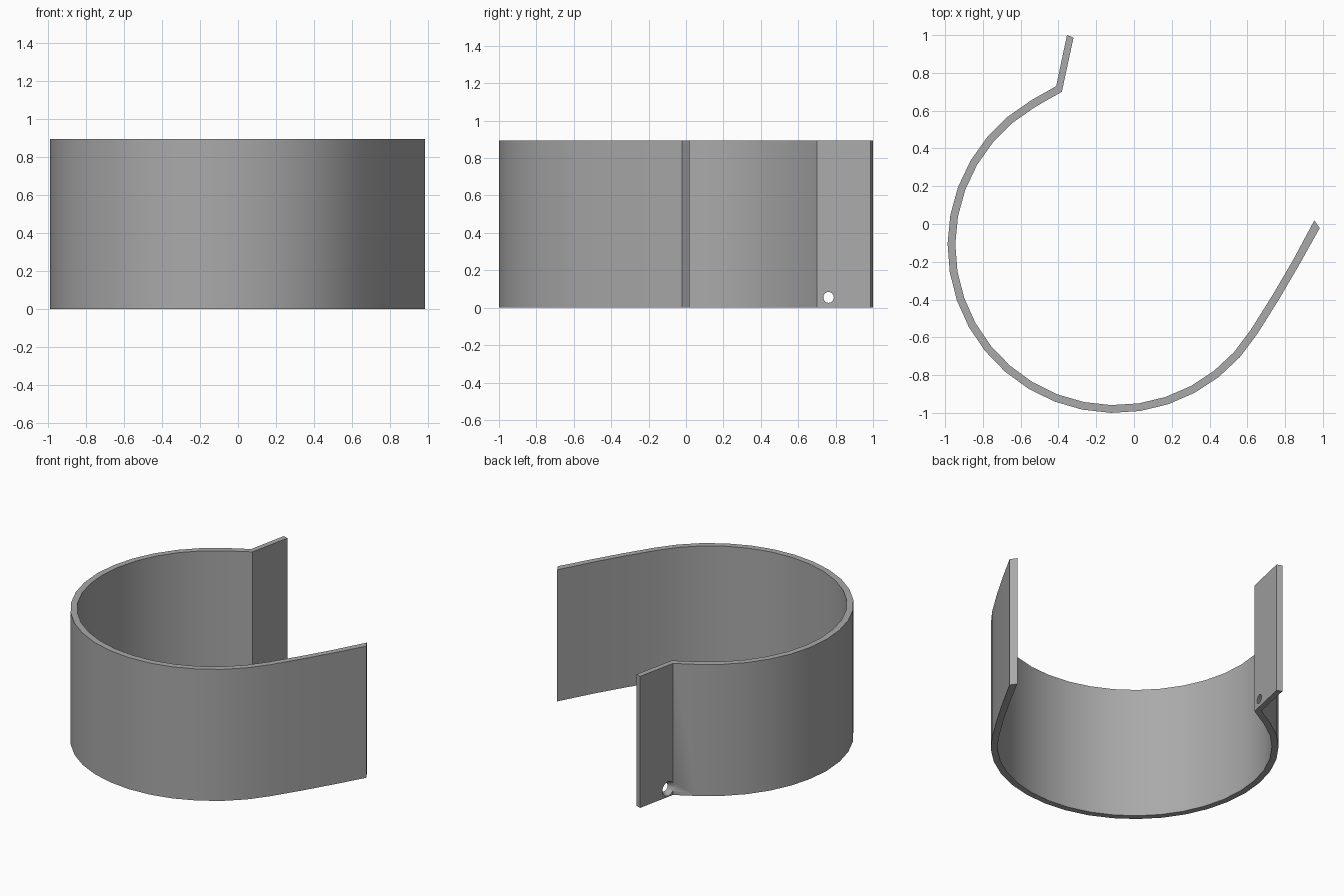
import bpy, bmesh, math
from mathutils import Vector

if "Cube" in bpy.data.objects:
    bpy.data.objects.remove(bpy.data.objects["Cube"])

H = 0.895                    # band height
CX, CY = -0.10, -0.113       # centre of the round part
R_OUT, R_IN = 0.887, 0.846


def arc(r, start=120, end=328, steps=21):
    angles = [math.radians(start + (end - start) * k / steps) for k in range(steps + 1)]
    return [(CX + r * math.cos(a), CY + r * math.sin(a)) for a in angles]


# Wall outlines: bent tab, round band, nearly straight lip
outer = [(-0.355, 1.0), (-0.412, 0.73)] + arc(R_OUT) + [(0.767, -0.40), (0.877, -0.212), (0.983, -0.022)]
inner = [(-0.32, 0.987), (-0.382, 0.70)] + arc(R_IN) + [(0.732, -0.379), (0.842, -0.191), (0.955, 0.02)]

# Curved band: rectangular section swept through the paired outlines
bm = bmesh.new()
rings = []
for o, i in zip(outer, inner):
    rings.append([bm.verts.new((*o, 0)), bm.verts.new((*i, 0)),
                  bm.verts.new((*i, H)), bm.verts.new((*o, H))])
for a, b in zip(rings, rings[1:]):
    for k in range(4):
        n = (k + 1) % 4
        bm.faces.new((a[k], a[n], b[n], b[k]))
bm.faces.new(rings[0])
bm.faces.new(rings[-1][::-1])
bmesh.ops.recalc_face_normals(bm, faces=bm.faces)
mesh = bpy.data.meshes.new("curved_band")
bm.to_mesh(mesh)
bm.free()
band = bpy.data.objects.new("curved_band", mesh)
bpy.context.collection.objects.link(band)

# Dark grey finish
grey = bpy.data.materials.new("dark_grey")
grey.diffuse_color = (0.4, 0.4, 0.4, 1)
grey.use_nodes = True
grey.node_tree.nodes["Principled BSDF"].inputs["Base Color"].default_value = grey.diffuse_color
mesh.materials.append(grey)

# Countersunk screw hole near the bottom of the tab
along = (Vector((*outer[0], 0)) - Vector((*outer[1], 0))).normalized()
outward = Vector((-along.y, along.x, 0))
face_pt = Vector((*outer[1], 0)) + along * 0.04 + Vector((0, 0, 0.055))
turn = outward.to_track_quat('Z', 'Y').to_euler()


def cut(name, r_in, r_out, near, far):
    """Cut a round hole whose ends lie at these distances along the tab normal."""
    bpy.ops.mesh.primitive_cone_add(vertices=24, radius1=r_in, radius2=r_out, depth=far - near,
                                    location=face_pt + outward * (near + far) / 2, rotation=turn)
    cutter = bpy.context.object
    cutter.name = name
    cutter.hide_render = True
    cutter.data.materials.append(grey)
    mod = band.modifiers.new(name, 'BOOLEAN')
    mod.operation = 'DIFFERENCE'
    mod.solver = 'EXACT'
    mod.object = cutter
    bpy.context.view_layer.objects.active = band
    bpy.ops.object.modifier_apply(modifier=name)
    bpy.data.objects.remove(cutter)


cut("screw_hole", 0.029, 0.029, -0.08, 0.05)
cut("countersink", 0.029, 0.054, -0.034, 0.01)

# Smooth round wall with crisp edges
bpy.ops.object.select_all(action='DESELECT')
band.select_set(True)
bpy.context.view_layer.objects.active = band
bpy.ops.object.shade_smooth_by_angle(angle=math.radians(25))
